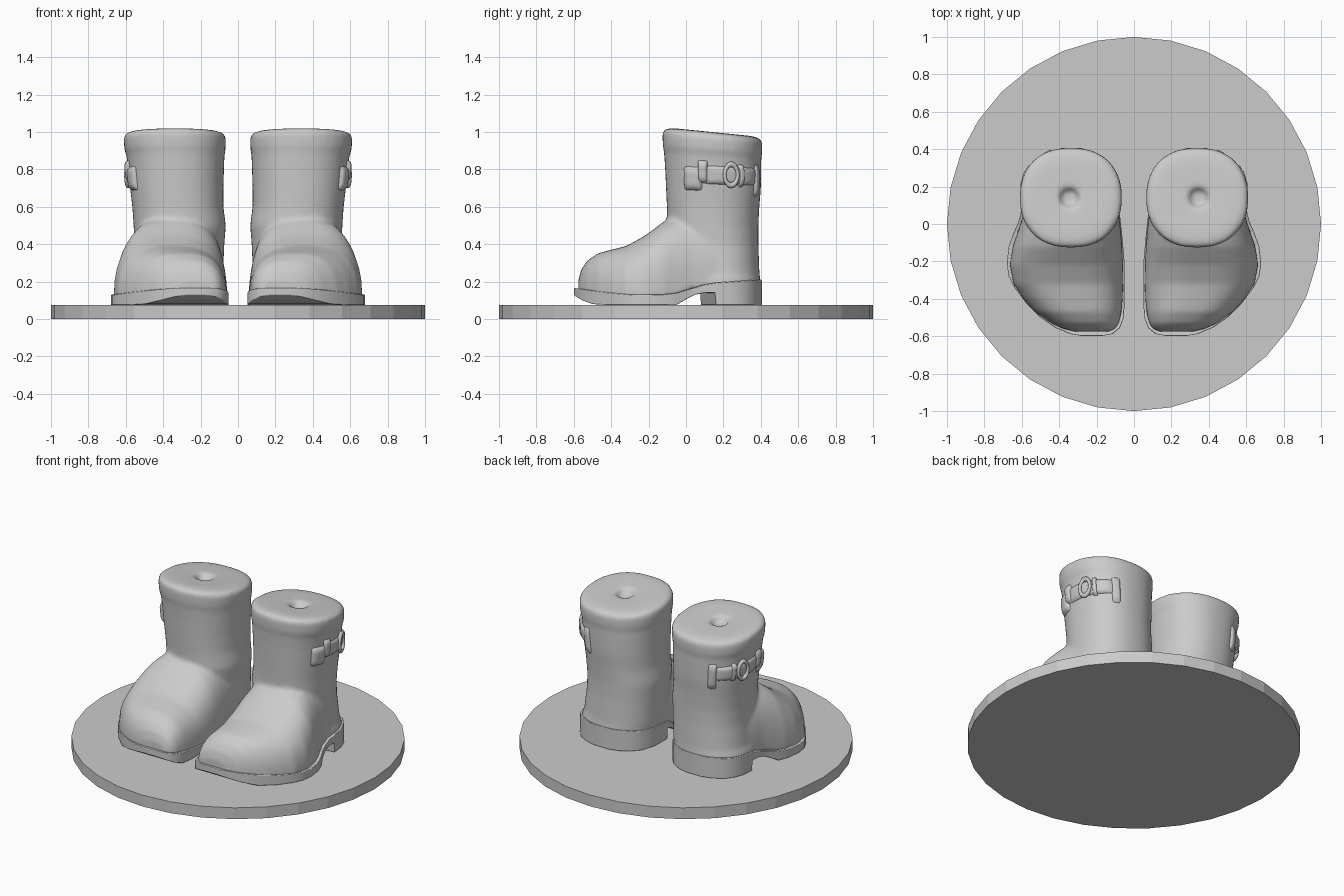
import bpy, bmesh, math

if "Cube" in bpy.data.objects:
    bpy.data.objects.remove(bpy.data.objects["Cube"])

grey = bpy.data.materials.new("plain_grey")
grey.diffuse_color = (0.6, 0.6, 0.6, 1)
grey.use_nodes = True
grey.node_tree.nodes["Principled BSDF"].inputs["Base Color"].default_value = grey.diffuse_color


def add_object(name, bm):
    bmesh.ops.recalc_face_normals(bm, faces=bm.faces[:])
    me = bpy.data.meshes.new(name)
    bm.to_mesh(me)
    bm.free()
    me.materials.append(grey)
    ob = bpy.data.objects.new(name, me)
    bpy.context.collection.objects.link(ob)
    return ob


def loft(bm, rings):
    vs = [[bm.verts.new(p) for p in r] for r in rings]
    n = len(vs[0])
    for a, b in zip(vs, vs[1:]):
        for i in range(n):
            j = (i + 1) % n
            bm.faces.new((a[i], a[j], b[j], b[i]))
    bm.faces.new(vs[0])
    bm.faces.new(vs[-1])


def mirror(ob):
    m = ob.modifiers.new("mirror", 'MIRROR')
    m.use_mirror_merge = False


def smooth(ob, angle):
    bpy.ops.object.select_all(action='DESELECT')
    ob.select_set(True)
    bpy.context.view_layer.objects.active = ob
    bpy.ops.object.shade_smooth_by_angle(angle=math.radians(angle))


def spow(v, e):
    return math.copysign(abs(v) ** e, v)


# Round base
bm = bmesh.new()
bmesh.ops.create_cone(bm, cap_ends=True, segments=32, radius1=1, radius2=1, depth=0.075)
bmesh.ops.translate(bm, verts=bm.verts[:], vec=(0, 0, 0.0375))
add_object("round_base", bm)

# Shaft stations: z, inner x, outer x, front y, back y
SHAFT = [
    (.16, .085, .585, -.07, .398), (.21, .085, .585, -.07, .398), (.24, .08, .572, -.07, .393),
    (.40, .073, .555, -.08, .387), (.50, .065, .558, -.10, .387), (.60, .078, .565, -.102, .392),
    (.70, .078, .577, -.107, .40), (.80, .075, .587, -.112, .402), (.88, .072, .597, -.118, .402),
    (.905, .066, .608, -.124, .407), (.97, .065, .611, -.126, .407), (.987, .072, .604, -.12, .40),
    (.997, .10, .575, -.09, .37), (1.0, .15, .525, -.04, .32), (.997, .288, .402, .083, .197),
    (.96, .305, .385, .10, .18)]


def shaft_point(st, ang, off=0.0):
    z, x0, x1, y0, y1 = st
    x = (x0 + x1) / 2 + ((x1 - x0) / 2 + off) * spow(math.cos(ang), .88)
    y = (y0 + y1) / 2 + ((y1 - y0) / 2 + off) * spow(math.sin(ang), .88)
    tilt = max(0, min(1, (z - .6) / .4))
    return (x, y, z - .1 * (y - .14) * tilt)


def station_at(z):
    for a, b in zip(SHAFT, SHAFT[1:]):
        if a[0] <= z <= b[0]:
            t = (z - a[0]) / (b[0] - a[0])
            return [p + (q - p) * t for p, q in zip(a, b)]


# Foot stations: y, inner x, outer x, bottom z, top z
FOOT = [
    (-.575, .13, .32, .14, .21), (-.56, .10, .38, .135, .265), (-.53, .08, .445, .13, .31),
    (-.47, .066, .53, .12, .352), (-.40, .06, .592, .11, .37), (-.32, .058, .645, .11, .39),
    (-.22, .058, .665, .11, .445), (-.12, .062, .65, .11, .52), (-.05, .068, .625, .12, .55),
    (.04, .078, .595, .16, .56), (.15, .09, .575, .165, .56)]


def foot_ring(y, x0, x1, z0, z1):
    pts = []
    for i in range(33):
        a = math.pi * i / 32
        pts.append(((x0 + x1) / 2 + (x1 - x0) / 2 * spow(math.cos(a), .75), y,
                    z0 + (z1 - z0) * max(0, math.sin(a)) ** .75))
    return pts


# Boot uppers: foot and shaft fused into one soft surface
bm = bmesh.new()
loft(bm, [[shaft_point(s, 2 * math.pi * i / 64) for i in range(64)] for s in SHAFT])
loft(bm, [foot_ring(*s) for s in FOOT])
upper = add_object("boot_uppers", bm)
rm = upper.modifiers.new("fuse", 'REMESH')
rm.mode = 'VOXEL'
rm.voxel_size = 0.014
rm.use_smooth_shade = True
sm = upper.modifiers.new("soften", 'SMOOTH')
sm.factor = 0.5
sm.iterations = 7
mirror(upper)

# Soles with raised toe, arch and heel: y, inner x, outer x, bottom z, top z, inner skew
SOLE = [
    (-.60, .18, .27, .13, .165, 0), (-.588, .115, .34, .12, .165, 0), (-.555, .075, .42, .10, .16, 0),
    (-.50, .055, .50, .08, .152, 0), (-.42, .05, .58, .075, .142, 0), (-.34, .05, .64, .075, .135, 0),
    (-.28, .05, .67, .075, .13, 0), (-.21, .05, .68, .075, .13, 0), (-.12, .058, .67, .075, .132, 0),
    (-.05, .064, .645, .076, .14, 0), (0, .07, .622, .105, .155, 0), (.05, .074, .607, .13, .17, -.015),
    (.10, .078, .60, .14, .185, -.04), (.155, .08, .597, .142, .193, -.08),
    (.16, .08, .597, .075, .194, -.08), (.24, .082, .588, .075, .20, -.03),
    (.30, .11, .565, .075, .205, 0), (.35, .155, .525, .075, .208, 0),
    (.385, .215, .46, .075, .21, 0), (.405, .28, .39, .075, .21, 0)]
bm = bmesh.new()
loft(bm, [[(x0, y + k, zb), (x1, y, zb), (x1, y, zt), (x0, y + k, zt)]
          for y, x0, x1, zb, zt, k in SOLE])
sole = add_object("boot_soles", bm)
smooth(sole, 40)
bv = sole.modifiers.new("edges", 'BEVEL')
bv.width = 0.008
bv.segments = 2
bv.limit_method = 'ANGLE'
bv.angle_limit = math.radians(50)
mirror(sole)


# Strap parts: soft pads that follow the outer side of the shaft
def pad(bm, a0, a1, z0, z1, off, n=14):
    grid = []
    for i in range(n + 1):
        u = 2 * i / n - 1
        row = []
        for j in range(n + 1):
            v = 2 * j / n - 1
            h = -.012 + (off + .012) * (1 - abs(u) ** 5) * (1 - abs(v) ** 5)
            a = math.radians((a0 + a1) / 2 + (a1 - a0) / 2 * u)
            z = (z0 + z1) / 2 + (z1 - z0) / 2 * v
            row.append(bm.verts.new(shaft_point(station_at(z), a, h)))
        grid.append(row)
    for i in range(n):
        for j in range(n):
            bm.faces.new((grid[i][j], grid[i + 1][j], grid[i + 1][j + 1], grid[i][j + 1]))


bm = bmesh.new()
for p in [(-18, 66, .715, .825, .015), (-36, -10, .68, .815, .02), (-16, -4, .72, .85, .022),
          (28, 36, .705, .84, .022), (56, 70, .65, .85, .014)]:
    pad(bm, *p)
strap = add_object("ankle_straps", bm)
smooth(strap, 60)
mirror(strap)

# Oval buckles
c = shaft_point(station_at(.775), math.radians(18), .014)
bpy.ops.mesh.primitive_torus_add(major_radius=.045, minor_radius=.012, major_segments=32,
                                 minor_segments=10, location=c,
                                 rotation=(0, math.pi / 2, math.radians(16)))
buckle = bpy.context.object
buckle.name = "strap_buckles"
buckle.scale = (1.25, .8, 1)
bpy.ops.object.transform_apply(location=True, rotation=True, scale=True)
buckle.data.materials.append(grey)
smooth(buckle, 60)
mirror(buckle)
